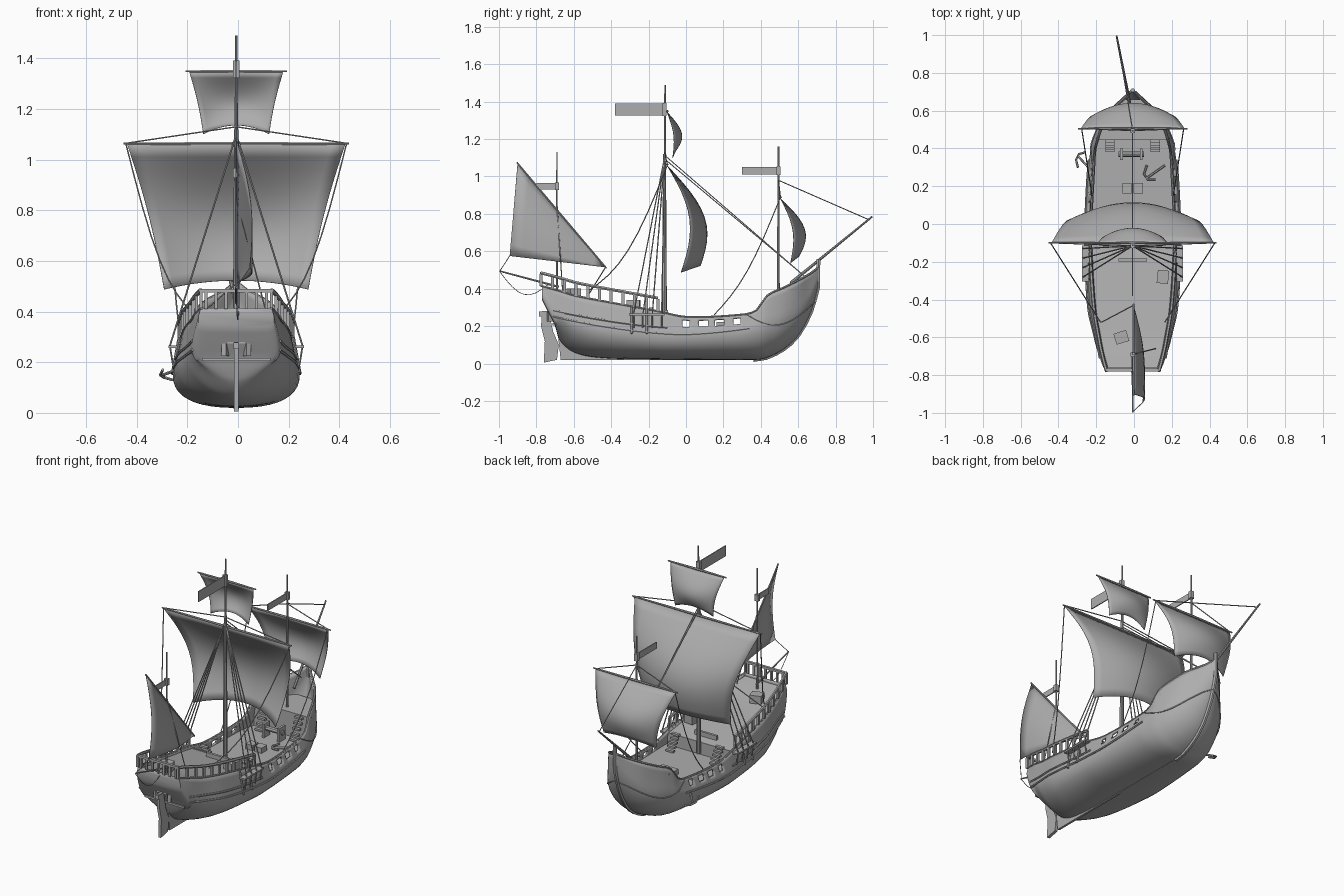
import bpy, bmesh, math
from mathutils import Vector, Matrix

cube = bpy.data.objects.get("Cube")
if cube:
    bpy.data.objects.remove(cube)

CX = -0.007
grey = bpy.data.materials.new("plain grey")
grey.use_nodes = True
grey.diffuse_color = (0.42, 0.42, 0.42, 1)
grey.node_tree.nodes["Principled BSDF"].inputs["Base Color"].default_value = (0.42, 0.42, 0.42, 1)


def finish(name, bm, fix=True):
    if fix:
        bmesh.ops.recalc_face_normals(bm, faces=bm.faces)
    mesh = bpy.data.meshes.new(name)
    bm.to_mesh(mesh)
    bm.free()
    mesh.shade_smooth()
    mesh.set_sharp_from_angle(angle=math.radians(35))
    mesh.materials.append(grey)
    ob = bpy.data.objects.new(name, mesh)
    ob.location.x = CX
    bpy.context.collection.objects.link(ob)
    return ob


def grid(bm, rows):
    vs = [[bm.verts.new(p) for p in row] for row in rows]
    for a, b in zip(vs, vs[1:]):
        for i in range(len(a) - 1):
            bm.faces.new((a[i], a[i + 1], b[i + 1], b[i]))
    return vs


def tube(bm, pts, r0, r1=None, n=6):
    """Round bar through the points, tapering from r0 to r1."""
    pts = [Vector(p) for p in pts]
    r1 = r0 if r1 is None else r1
    rings = []
    for i, p in enumerate(pts):
        d = pts[min(i + 1, len(pts) - 1)] - pts[max(i - 1, 0)]
        q = d.to_track_quat('Z', 'Y')
        r = r0 + (r1 - r0) * i / (len(pts) - 1)
        rings.append([bm.verts.new(p + q @ Vector((r * math.cos(k * math.tau / n), r * math.sin(k * math.tau / n), 0)))
                      for k in range(n)])
    for a, b in zip(rings, rings[1:]):
        for k in range(n):
            bm.faces.new((a[k], a[(k + 1) % n], b[(k + 1) % n], b[k]))
    bm.faces.new(rings[0])
    bm.faces.new(rings[-1])


def box(bm, centre, size, turn=0):
    m = Matrix.Translation(centre) @ Matrix.Rotation(turn, 4, 'Z') @ Matrix.Diagonal((*size, 1))
    bmesh.ops.create_cube(bm, size=1, matrix=m)


def plate(bm, outline, thick):
    """Side-on outline of (y, z) points given a thickness in x."""
    f = bm.faces.new([bm.verts.new((-thick / 2, y, z)) for y, z in outline])
    ext = bmesh.ops.extrude_face_region(bm, geom=[f])["geom"]
    bmesh.ops.translate(bm, vec=(thick, 0, 0), verts=[v for v in ext if isinstance(v, bmesh.types.BMVert)])


def sag(p, q, drop, n=8):
    p, q = Vector(p), Vector(q)
    return [p.lerp(q, i / n) - Vector((0, 0, drop * math.sin(math.pi * i / n))) for i in range(n + 1)]


# Hull stations: y, top z, top half width, wale z, wale half width, keel z, roundness
ST = [(-.77, .414, .14, .38, .15, .34, .35), (-.735, .405, .15, .32, .165, .27, .35),
      (-.70, .395, .16, .28, .175, .20, .4), (-.68, .39, .165, .26, .18, .13, 1.2),
      (-.6, .365, .18, .22, .20, .06, 1.15), (-.45, .335, .205, .19, .235, .03, .95),
      (-.15, .28, .225, .16, .25, .022, .8), (0, .25, .225, .16, .25, .02, .8),
      (.3, .262, .21, .18, .235, .02, .85), (.38, .287, .205, .2, .225, .02, .88),
      (.43, .36, .195, .22, .215, .03, .9), (.52, .405, .165, .25, .18, .075, .95),
      (.6, .445, .12, .29, .125, .15, 1), (.67, .485, .045, .38, .055, .28, 1),
      (.71, .515, .008, .48, .008, .42, 1)]


def slope(i):
    a, b = ST[max(i - 1, 0)], ST[min(i + 1, len(ST) - 1)]
    return [(q - p) / (b[0] - a[0]) for p, q in zip(a, b)]


def station(y):
    i = max(k for k in range(len(ST) - 1) if ST[k][0] <= y or k == 0)
    a, b = ST[i], ST[i + 1]
    h = b[0] - a[0]
    t = min(max((y - a[0]) / h, 0), 1)
    return [p + (q - p) * t * t * (3 - 2 * t) + h * t * (1 - t) * (s * (1 - t) - e * t)
            for p, q, s, e in zip(a, b, slope(i), slope(i + 1))][1:]


def half_width(y, z):
    zt, wt, zm, wm, zk, e = station(y)
    if z >= zm:
        return wm + (wt - wm) * min((z - zm) / (zt - zm), 1)
    return wm * max(1 - min((zm - z) / (zm - zk), 1) ** (2 / e), 0) ** (e / 2)


def section(y):
    zt, wt, zm, wm, zk, e = station(y)
    side = [(wt + (wm - wt) * k / 5, zt + (zm - zt) * k / 5) for k in range(5)]
    for k in range(11):
        a = math.pi / 2 * k / 10
        side.append((wm * max(math.cos(a), 0) ** e if k < 10 else 0, zm - (zm - zk) * math.sin(a) ** e))
    return [(x, y, z) for x, z in side] + [(-x, y, z) for x, z in side[-2::-1]]


# Hull shell with open ports in the waist
bm = bmesh.new()
N = 120
rows = grid(bm, [section(-.77 + 1.48 * i / N) for i in range(N + 1)])
bm.faces.new(rows[0])
bm.faces.new(rows[-1])
bmesh.ops.recalc_face_normals(bm, faces=bm.faces)
ports = []
for f in bm.faces:
    c = f.calc_center_median()
    zt, wt, zm = station(c.y)[:3]
    if any(abs(c.y - p) < .022 for p in (0, .09, .18, .27)) and .2 < (zt - c.z) / (zt - zm) < .6:
        ports.append(f)
bmesh.ops.delete(bm, geom=ports, context='FACES')
hull = finish("hull", bm, False)
shell = hull.modifiers.new("planking", 'SOLIDIFY')
shell.thickness, shell.offset = .012, -1

# Decks and bulkheads
for name, y0, y1, height in (("aft_deck", -.76, -.13, lambda y: station(y)[0] - .014),
                             ("waist_deck", -.13, .45, lambda y: .19),
                             ("fore_deck", .45, .66, lambda y: .34)):
    bm = bmesh.new()
    ys = [y0 + (y1 - y0) * i / 16 for i in range(17)]
    grid(bm, [[(s * max(half_width(y, height(y)) - .006, .002), y, height(y)) for s in (1, -1)] for y in ys])
    finish(name, bm)
bm = bmesh.new()
for y, top in ((-.13, .265), (.45, .34)):
    box(bm, (0, y, (top + .18) / 2), (half_width(y, .25) * 2 - .02, .01, top - .18))
finish("bulkheads", bm)

# Wales, bulwark cap and chain plates
bm = bmesh.new()
for s in (1, -1):
    for up, end in ((0, .34), (.035, -.1)):
        ys = [-.71 + (end + .71) * i / 40 for i in range(41)]
        zs = [.155 + up + .17 * abs(y + .02) ** 1.6 for y in ys]
        tube(bm, [(s * (half_width(y, z) + .001), y, z) for y, z in zip(ys, zs)], .006)
    tube(bm, [(s * (station(y)[1] - .003), y, station(y)[0]) for y in [-.77 + 1.47 * i / 50 for i in range(51)]], .006)
    for y in (-.29, -.21):
        tube(bm, [(s * (half_width(y, z) + .004), y, z) for z in (.16, .22, .3)], .006)
    box(bm, (s * .25, -.21, .262), (.035, .19, .01))
finish("wales", bm)

# Keel, stem post and rudder
bm = bmesh.new()
plate(bm, [(-.69, .2), (-.67, .018), (.41, .018), (.41, .04), (-.45, .05), (-.66, .2)], .014)
tube(bm, [(0, y, station(y)[4]) for y in (.36, .43, .48, .52, .56, .6, .64, .67, .69, .705)] + [(0, .708, .56)], .012)
finish("keel_and_stem", bm)
bm = bmesh.new()
plate(bm, [(-.76, .005), (-.69, .02), (-.68, .1), (-.71, .17), (-.735, .28), (-.77, .28), (-.775, .2), (-.755, .12)], .018)
box(bm, (0, -.75, .265), (.02, .07, .025))
finish("rudder", bm)
bm = bmesh.new()
for s in (1, -1):
    box(bm, (s * .04, -.715, .25), (.02, .05, .05), s * .4)
box(bm, (0, -.715, .28), (.07, .05, .012))
box(bm, (0, -.7, .21), (.27, .03, .012))
finish("rudder_housing", bm)

# Aft railing
bm = bmesh.new()
for s in (1, -1):
    ys = [-.775 + .625 * i / 10 for i in range(11)]
    for y in ys:
        w, z = station(y)[1], station(y)[0]
        box(bm, (s * w, y, z + .033), (.012, .016, .066))
    tube(bm, [(s * station(y)[1], y, station(y)[0] + .07) for y in ys], .009)
for i in range(7):
    box(bm, (-.12 + .04 * i, -.772, .445), (.012, .012, .07))
box(bm, (0, -.772, .482), (.29, .016, .014))
finish("aft_railing", bm)

# Masts, bowsprit and stern spar
for name, y, z0, z1, r in (("main_mast", -.115, .2, 1.12, .014), ("main_topmast", -.112, 1.08, 1.49, .007),
                           ("fore_mast", .494, .33, 1.16, .008), ("mizzen_mast", -.69, .38, 1.13, .006)):
    bm = bmesh.new()
    tube(bm, [(0, y, z0), (0, y, z1)], r, r * .6, 10)
    finish(name, bm)
bm = bmesh.new()
tube(bm, [(0, .56, .43), (-.085, .995, .785)], .009, .005, 8)
finish("bowsprit", bm)
bm = bmesh.new()
tube(bm, [(0, -.68, .41), (0, -.998, .495)], .006, .004, 8)
finish("stern_spar", bm)


# Square sails hung from yards; edge and mid give (drift, bulge) at the sides and the middle
def square_sail(name, y0, top, low, w0, w1, edge, mid):
    bm = bmesh.new()
    rows = []
    for j in range(13):
        v = j / 12
        ye, ym = (y0 + d * v + b * math.sin(math.pi * v) for d, b in (edge, mid))
        w = w0 + (w1 - w0) * v - .03 * w0 * math.sin(math.pi * v)
        rows.append([(w * u, ye + (ym - ye) * (1 - u * u), top + (low - top) * v + .035 * v * v * (1 - u * u))
                     for u in [k / 8 - 1 for k in range(17)]])
    grid(bm, rows)
    cloth = finish(name, bm).modifiers.new("cloth", 'SOLIDIFY')
    cloth.thickness = .003
    bm = bmesh.new()
    for s in (1, -1):
        tube(bm, [(0, y0, top + .004), (s * (w0 + .015), y0, top + .004)], .007, .004)
    finish(name.replace("sail", "yard"), bm)


square_sail("main_sail", -.1, 1.06, .487, .43, .285, (.075, .083), (.178, .111))
square_sail("fore_sail", .505, .885, .537, .275, .18, (.055, .04), (.1, .08))
square_sail("top_sail", -.1, 1.345, 1.1, .185, .13, (.03, .02), (.045, .055))

# Three-cornered mizzen sail on a slanted yard
peak, foot, clew = Vector((.005, -.9, 1.07)), Vector((.005, -.43, .515)), Vector((.055, -.943, .575))
bm = bmesh.new()
rows = []
for j in range(9):
    a, b = peak.lerp(foot, j / 8), clew.lerp(foot, j / 8)
    lee = Vector((.03, 0, 0))
    rows.append([a.lerp(b, k / 8) + lee * (math.sin(math.pi * k / 8) * (1 - j / 8) + math.sin(math.pi * j / 8) * k / 8)
                 for k in range(9)])
grid(bm, rows)
bmesh.ops.remove_doubles(bm, verts=bm.verts, dist=.0005)
finish("mizzen_sail", bm).modifiers.new("cloth", 'SOLIDIFY').thickness = .003
bm = bmesh.new()
tube(bm, [peak + (peak - foot) * .01, foot - (peak - foot) * .01], .005)
finish("mizzen_yard", bm)

# Flags with their blocks
bm = bmesh.new()
for y0, y1, z0, z1 in ((-.38, -.115, 1.325, 1.39), (.3, .494, 1.01, 1.05), (-.8, -.69, .93, .965)):
    plate(bm, [(y0, z0), (y1, z0), (y1, z1), (y0, z1)], .006)
    box(bm, (0, y1, (z0 + z1) / 2), (.024, .022, z1 - z0 + .005))
finish("flags", bm)

# Rigging
bm = bmesh.new()
for z in (1.11, 1.09):
    tube(bm, [(0, -.11, z), (0, .63, .47)], .003)
tube(bm, [(0, .494, .98), (-.08, .98, .768)], .003)
tube(bm, [clew, (0, -.995, .495)], .002)
tube(bm, sag((0, -.995, .49), (.01, -.74, .42), .085), .002)
tube(bm, [foot, (-.165, -.52, .37)], .003)
tube(bm, [(0, -.69, .85), (.12, -.66, .39)], .003)
for s in (1, -1):
    for y in (-.13, -.18, -.23, -.28):
        tube(bm, [(0, -.115, 1.1), (s * .262, y, .265)], .0035)
        tube(bm, [(s * .262, y, .265), (s * .25, y, .19)], .004)
    tube(bm, sag((s * .435, -.1, 1.06), (s * .17, -.52, .39), .12), .003)
    tube(bm, [(s * .435, -.1, 1.065), (0, -.115, 1.13)], .003)
    tube(bm, sag((s * .27, .505, .89), (s * .215, .15, .26), .08), .003)
    tube(bm, [(s * .27, .505, .89), (0, .494, .98)], .003)
    tube(bm, [(s * (half_width(y, z) + .004), y, z) for _, y, z in sag((0, .32, .265), (0, .69, .33), .09, 14)], .003)
finish("rigging", bm)


# Anchors, one hung outside the bow and one lying on deck
def anchor(name, shank, arms):
    bm = bmesh.new()
    tube(bm, shank, .006)
    tube(bm, arms, .006)
    finish(name, bm)


anchor("hung_anchor", [(-.235, .3, .17), (-.29, .36, .15)],
       [(-.25, .38, .13), (-.285, .37, .14), (-.3, .34, .15), (-.29, .3, .17)])
anchor("deck_anchor", [(.07, .24, .2), (.17, .31, .2)],
       [(.12, .235, .2), (.08, .235, .2), (.06, .265, .2), (.075, .31, .2)])

# Deck fittings: windlass, hatch covers, chests and steps
bm = bmesh.new()
tube(bm, [(-.075, .37, .24), (.06, .37, .24)], .015, n=8)
for x in (-.06, .045):
    box(bm, (x, .37, .23), (.015, .06, .09))
for x in (-.03, .03):
    box(bm, (x, .19, .205), (.05, .055, .035))
finish("windlass_and_hatches", bm)
bm = bmesh.new()
box(bm, (.16, -.28, .315), (.06, .07, .05), -.1)
box(bm, (-.06, -.6, .375), (.07, .06, .05), .3)
box(bm, (0, -.19, .285), (.15, .015, .03))
finish("chests", bm)
bm = bmesh.new()
for s in (1, -1):
    for k in range(5):
        box(bm, (s * .12, .39 + .012 * k, .205 + .03 * k), (.05, .02, .012))
        box(bm, (s * .15, -.05 - .014 * k, .2 + .02 * k), (.05, .02, .012))
finish("steps", bm)
